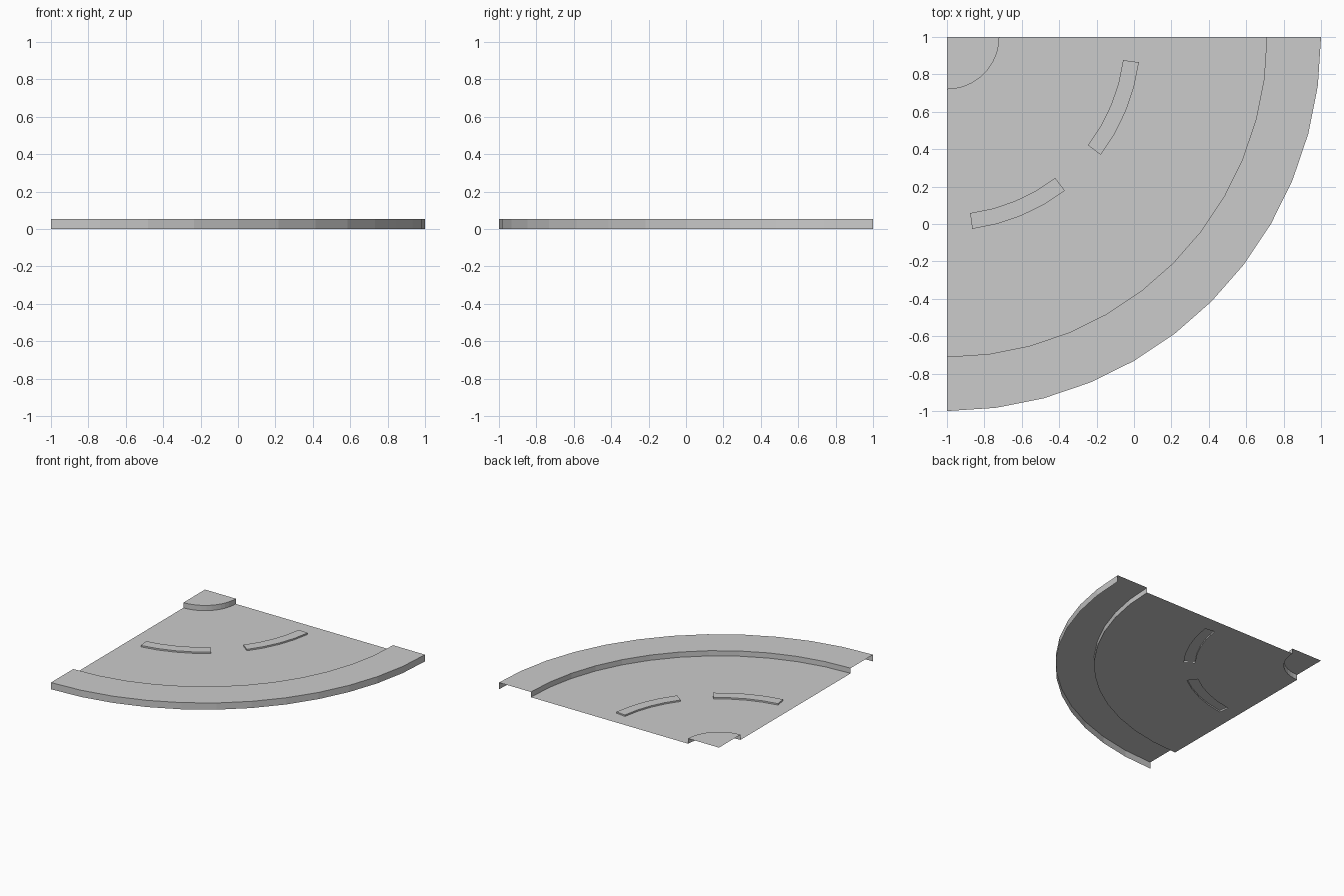
import bpy, bmesh, math
from mathutils import Vector

if "Cube" in bpy.data.objects:
    bpy.data.objects.remove(bpy.data.objects["Cube"])

TOP, FLOOR, STRIP = 0.055, 0.012, 0.024
SEGS = 12
CORNER = Vector((-1, 1, 0))

# Radial section: raised hub, sunken floor, raised rim, outer skirt
profile = [(0.28, TOP), (0.28, FLOOR), (0.95, FLOOR), (1.035, FLOOR),
           (1.71, FLOOR), (1.71, TOP), (2.0, TOP), (2.0, 0)]

bm = bmesh.new()
apex = bm.verts.new(CORNER + Vector((0, 0, TOP)))


def spoke(i):
    a = math.radians(-90 + 90 * i / SEGS)
    return [bm.verts.new(CORNER + Vector((r * math.cos(a), r * math.sin(a), z)))
            for r, z in profile]


# Sweep the section through a quarter turn as an open sheet
spokes = [spoke(i) for i in range(SEGS + 1)]
pads = []
for i in range(SEGS):
    a, b = spokes[i], spokes[i + 1]
    bm.faces.new((apex, a[0], b[0]))
    for j in range(len(profile) - 1):
        face = bm.faces.new((a[j], a[j + 1], b[j + 1], b[j]))
        if j == 2 and i in (1, 2, 3, 4, 7, 8, 9, 10):
            pads.append(face)

# Two slightly raised curved strips, hollow underneath
result = bmesh.ops.extrude_face_region(bm, geom=pads)
raised = [g for g in result["geom"] if isinstance(g, bmesh.types.BMVert)]
bmesh.ops.translate(bm, verts=raised, vec=(0, 0, STRIP - FLOOR))
leftover = [f for f in pads if f.is_valid
            and all(v.co.z < (FLOOR + STRIP) / 2 for v in f.verts)]
if leftover:
    bmesh.ops.delete(bm, geom=leftover, context='FACES_ONLY')

mesh = bpy.data.meshes.new("quarter_round_tray")
bm.normal_update()
bm.to_mesh(mesh)
bm.free()
tray = bpy.data.objects.new("quarter_round_tray", mesh)
bpy.context.collection.objects.link(tray)
